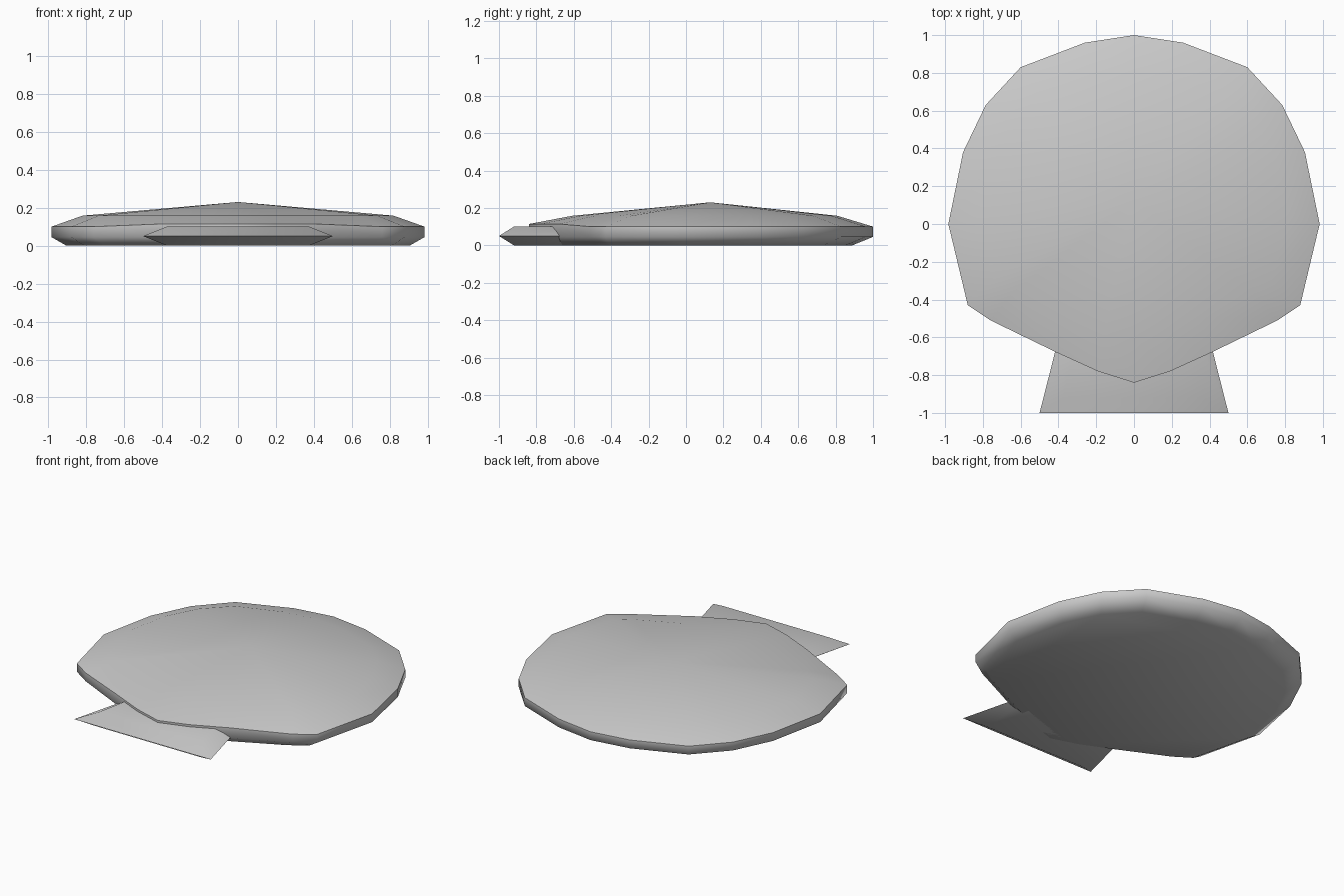
import bpy, bmesh

if "Cube" in bpy.data.objects:
    bpy.data.objects.remove(bpy.data.objects["Cube"])


def make_part(name, rings, apex=None):
    """Stack closed rings of points, cap the ends (top may be a peak)."""
    bm = bmesh.new()
    loops = [[bm.verts.new(p) for p in ring] for ring in rings]
    n = len(loops[0])
    for low, high in zip(loops, loops[1:]):
        for i in range(n):
            j = (i + 1) % n
            bm.faces.new((low[i], low[j], high[j], high[i]))
    bm.faces.new(loops[0])
    if apex:
        peak = bm.verts.new(apex)
        for i in range(n):
            bm.faces.new((loops[-1][i], loops[-1][(i + 1) % n], peak))
    else:
        bm.faces.new(loops[-1])
    bmesh.ops.recalc_face_normals(bm, faces=bm.faces)
    mesh = bpy.data.meshes.new(name)
    bm.to_mesh(mesh)
    bm.free()
    obj = bpy.data.objects.new(name, mesh)
    bpy.context.collection.objects.link(obj)
    bpy.ops.object.select_all(action='DESELECT')
    obj.select_set(True)
    bpy.context.view_layer.objects.active = obj
    bpy.ops.object.shade_smooth_by_angle(angle=1.2)
    return obj


# Domed disc body: half outline, mirrored across x
half = [(0, 1), (0.26, 0.96), (0.6, 0.83), (0.785, 0.63), (0.905, 0.38),
        (0.983, 0), (0.88, -0.43), (0.76, -0.51), (0.41, -0.68),
        (0.19, -0.78), (0, -0.84)]
outline = half + [(-x, y) for x, y in reversed(half[1:-1])]


def ring(sx, sy, cy, z, back_lift=0.0):
    return [(x * sx, cy + (y - cy) * sy, z + (back_lift if y < -0.65 else 0))
            for x, y in outline]


make_part("disc_body", [
    ring(0.92, 0.908, -0.2, 0.0),
    ring(1, 1, 0, 0.045),
    ring(1, 1, 0, 0.10, 0.014),
    ring(0.833, 0.77, 0.17, 0.158),
], apex=(0, 0.13, 0.23))


# Flared tail plate with a knife-shaped rear and side edge
def plate_ring(rear_x, rear_y, inner_x, z):
    return [(-rear_x, rear_y, z), (rear_x, rear_y, z),
            (inner_x, -0.45, z), (-inner_x, -0.45, z)]


make_part("tail_plate", [
    plate_ring(0.375, -0.92, 0.28, 0.0),
    plate_ring(0.5, -1.0, 0.36, 0.05),
    plate_ring(0.375, -0.92, 0.28, 0.10),
])
